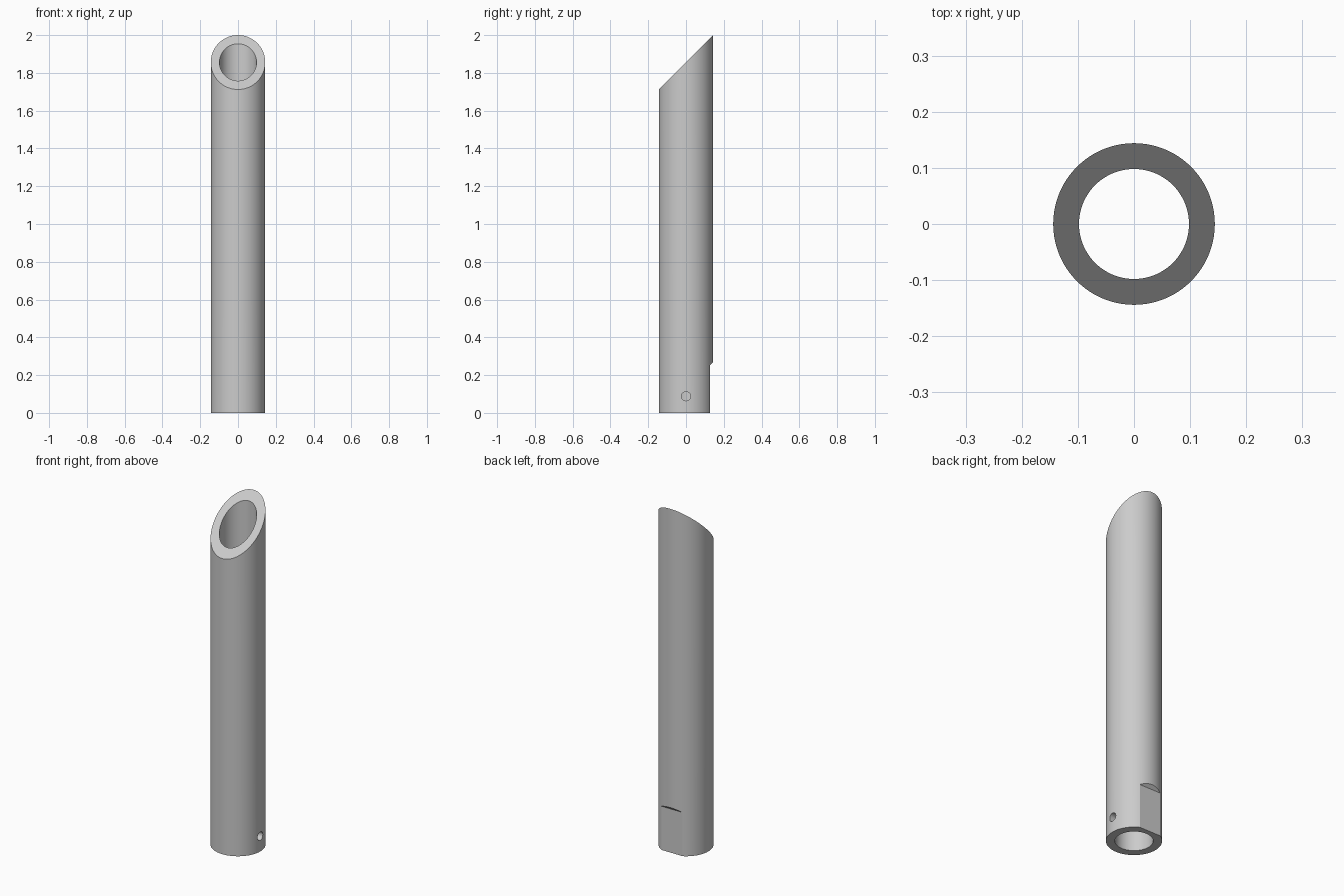
import bpy
import bmesh
from math import radians, sin, cos, tau

if "Cube" in bpy.data.objects:
    bpy.data.objects.remove(bpy.data.objects["Cube"], do_unlink=True)

OUTER, BORE, SIDES = 0.144, 0.098, 128
MID_TOP = 2.0 - OUTER

steel = bpy.data.materials.new("grey steel")
steel.use_nodes = True
GREY = (0.6, 0.6, 0.6, 1)
steel.diffuse_color = GREY
steel.node_tree.nodes["Principled BSDF"].inputs["Base Color"].default_value = GREY


def make_object(name, bm):
    bmesh.ops.recalc_face_normals(bm, faces=bm.faces)
    mesh = bpy.data.meshes.new(name)
    bm.to_mesh(mesh)
    bm.free()
    mesh.materials.append(steel)
    obj = bpy.data.objects.new(name, mesh)
    bpy.context.collection.objects.link(obj)
    return obj


def prism(name, profile, half_width):
    """Extrude a (y, z) profile along x."""
    bm = bmesh.new()
    face = bm.faces.new([bm.verts.new((-half_width, y, z)) for y, z in profile])
    new = bmesh.ops.extrude_face_region(bm, geom=[face])["geom"]
    verts = [v for v in new if isinstance(v, bmesh.types.BMVert)]
    bmesh.ops.translate(bm, verts=verts, vec=(2 * half_width, 0, 0))
    return make_object(name, bm)


def ring(bm, radius, height):
    """Circle of vertices whose height may depend on y."""
    points = [(radius * cos(tau * i / SIDES), radius * sin(tau * i / SIDES))
              for i in range(SIDES)]
    return [bm.verts.new((x, y, height(y))) for x, y in points]


# Hollow tube with a mitred top
bm = bmesh.new()
base, mitre = (lambda y: 0.0), (lambda y: MID_TOP + y)
loops = [ring(bm, OUTER, base), ring(bm, OUTER, mitre),
         ring(bm, BORE, mitre), ring(bm, BORE, base)]
for k, loop in enumerate(loops):
    other = loops[(k + 1) % len(loops)]
    for i in range(SIDES):
        j = (i + 1) % SIDES
        bm.faces.new((loop[i], loop[j], other[j], other[i]))
tube = make_object("mitred_tube", bm)

# Flat with a sloped shoulder, milled into the back at the foot
flat = prism("flat_cutter",
             [(0.127, -0.1), (0.127, 0.253), (0.167, 0.293), (0.3, 0.293), (0.3, -0.1)],
             0.3)

# Cross hole through the left wall
bm = bmesh.new()
bmesh.ops.create_cone(bm, cap_ends=True, segments=48, radius1=0.024,
                      radius2=0.024, depth=0.2)
hole = make_object("hole_cutter", bm)
hole.rotation_euler = (0, radians(90), 0)
hole.location = (0.15, 0, 0.088)

# Apply the cuts and discard the cutters
bpy.context.view_layer.objects.active = tube
tube.select_set(True)
for cutter in (flat, hole):
    cutter.hide_render = True
    mod = tube.modifiers.new(cutter.name, "BOOLEAN")
    mod.operation, mod.solver, mod.object = "DIFFERENCE", "EXACT", cutter
    bpy.ops.object.modifier_apply(modifier=mod.name)
    bpy.data.objects.remove(cutter, do_unlink=True)

bpy.ops.object.shade_smooth_by_angle(angle=radians(25))
